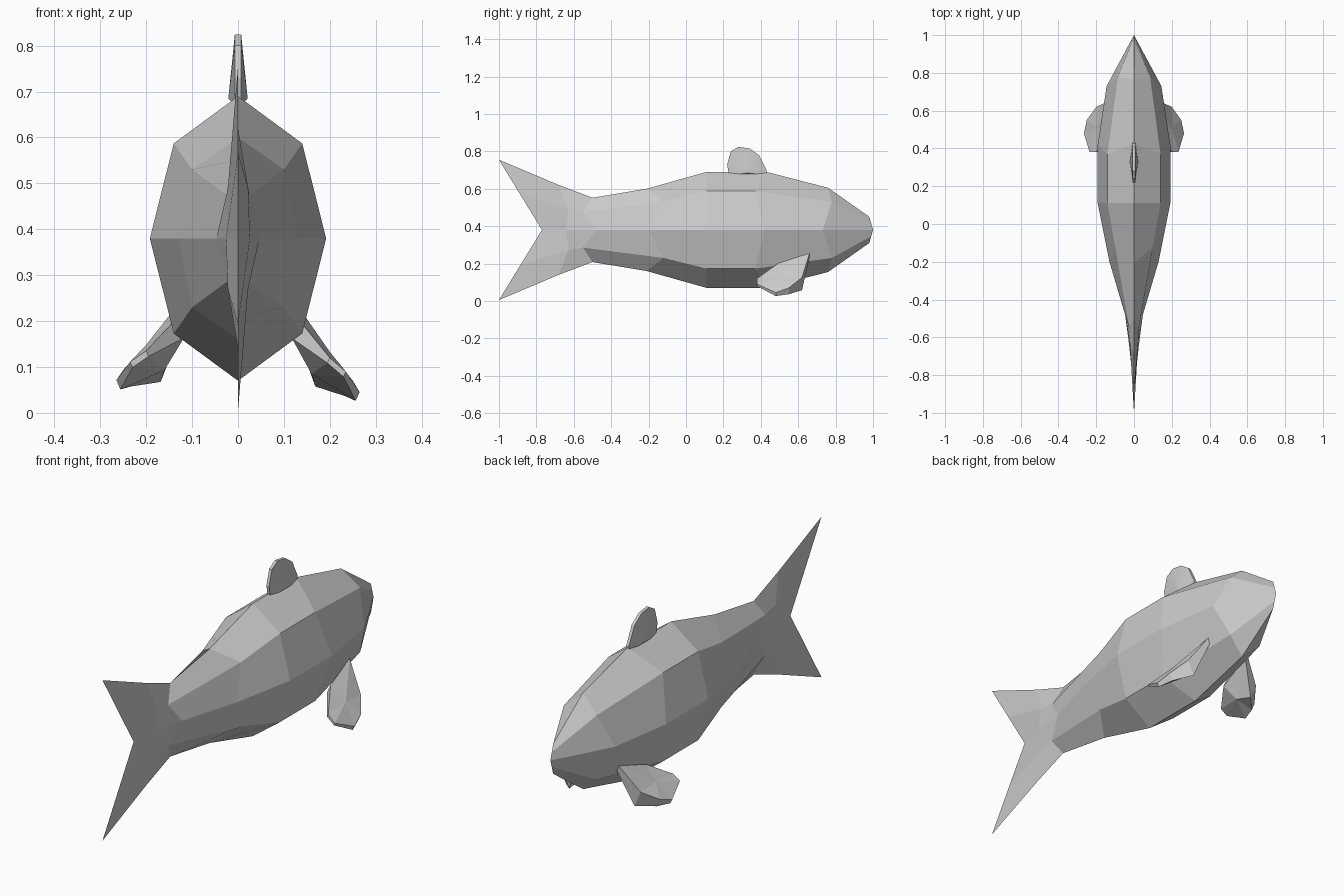
import bpy
import bmesh
from mathutils import Vector

cube = bpy.data.objects.get("Cube")
if cube:
    bpy.data.objects.remove(cube, do_unlink=True)

# Single plain grey for the whole fish
GREY = (0.6, 0.6, 0.6, 1.0)
grey = bpy.data.materials.new("pale grey")
grey.use_nodes = True
grey.diffuse_color = GREY
grey.node_tree.nodes["Principled BSDF"].inputs["Base Color"].default_value = GREY


def finish(name, bm):
    """Weld, orient and link a flat shaded mesh."""
    bmesh.ops.remove_doubles(bm, verts=bm.verts, dist=0.0005)
    bmesh.ops.recalc_face_normals(bm, faces=bm.faces)
    mesh = bpy.data.meshes.new(name)
    bm.to_mesh(mesh)
    bm.free()
    mesh.materials.append(grey)
    obj = bpy.data.objects.new(name, mesh)
    bpy.context.collection.objects.link(obj)
    return obj


def slab(name, side_a, side_b, hub_a, hub_b):
    """Fin: two outlines joined by a rim, each side fanned to a raised hub."""
    bm = bmesh.new()
    a = [bm.verts.new(p) for p in side_a]
    b = [bm.verts.new(p) for p in side_b]
    ha, hb = bm.verts.new(hub_a), bm.verts.new(hub_b)
    for i in range(len(a)):
        j = (i + 1) % len(a)
        bm.faces.new((a[i], a[j], ha))
        bm.faces.new((b[j], b[i], hb))
        bm.faces.new((a[i], b[i], b[j], a[j]))
    return finish(name, bm)


# Body and tail: eight sided rings, symmetric about the middle height
MID = 0.38
# ridge y, ridge height, shoulder y, shoulder x, shoulder height, flank y, flank x
sections = [
    (0.98, 0.07, 0.99, 0, 0.035, 1.0, 0),
    (0.76, 0.225, 0.78, 0.085, 0.15, 0.73, 0.145),
    (0.43, 0.31, 0.37, 0.14, 0.207, 0.42, 0.192),
    (0.11, 0.31, 0.11, 0.14, 0.207, 0.11, 0.192),
    (-0.21, 0.22, -0.12, 0.1, 0.15, -0.2, 0.13),
    (-0.5, 0.172, -0.55, 0.025, 0.095, -0.48, 0.047),
    (-0.68, 0.24, -0.63, 0.022, 0.11, -0.64, 0.026),
    (-1.0, 0.375, -0.885, 0, 0.187, -0.77, 0),
]
bm = bmesh.new()
rings = []
for ry, rh, sy, sx, sh, fy, fx in sections:
    ring = [(0, ry, rh), (sx, sy, sh), (fx, fy, 0), (sx, sy, -sh),
            (0, ry, -rh), (-sx, sy, -sh), (-fx, fy, 0), (-sx, sy, sh)]
    rings.append([bm.verts.new((x, y, MID + z)) for x, y, z in ring])
for r, s in zip(rings, rings[1:]):
    for i in range(8):
        j = (i + 1) % 8
        bm.faces.new((r[i], r[j], s[j], s[i]))
finish("body_and_tail", bm)

# Dorsal fin: thin rounded blade, thickest at its foot
outline = [(0.43, 0.67), (0.43, 0.7), (0.39, 0.78), (0.34, 0.815),
           (0.28, 0.824), (0.24, 0.8), (0.22, 0.73), (0.23, 0.67)]
slab("dorsal_fin",
     [(0.007, y, z) for y, z in outline],
     [(-0.007, y, z) for y, z in outline],
     (0.021, 0.33, 0.685), (-0.021, 0.33, 0.685))

# Pectoral fins: splayed paddles, thick at the leading edge
upper = [Vector(p) for p in (
    (0.115, 0.66, 0.255), (0.2, 0.62, 0.125), (0.25, 0.55, 0.07),
    (0.265, 0.48, 0.045), (0.235, 0.38, 0.09), (0.2, 0.38, 0.12),
    (0.135, 0.49, 0.2))]
depth = (0.3, 0.9, 0.45, 0.25, 0.15, 0.15, 0.5)
lower = [p - Vector((0.035, 0, 0.075)) * d for p, d in zip(upper, depth)]
hubs = [Vector((0.2, 0.51, 0.133)), Vector((0.16, 0.53, 0.085))]


def place(points, side):
    """Mirror to one side; the right paddle is lifted slightly at its tip."""
    lift = 0 if side > 0 else 0.17
    return [(side * p.x, p.y, p.z + lift * (p.x - 0.11)) for p in points]


for name, side in (("left_pectoral_fin", 1), ("right_pectoral_fin", -1)):
    slab(name, place(upper, side), place(lower, side), *place(hubs, side))
